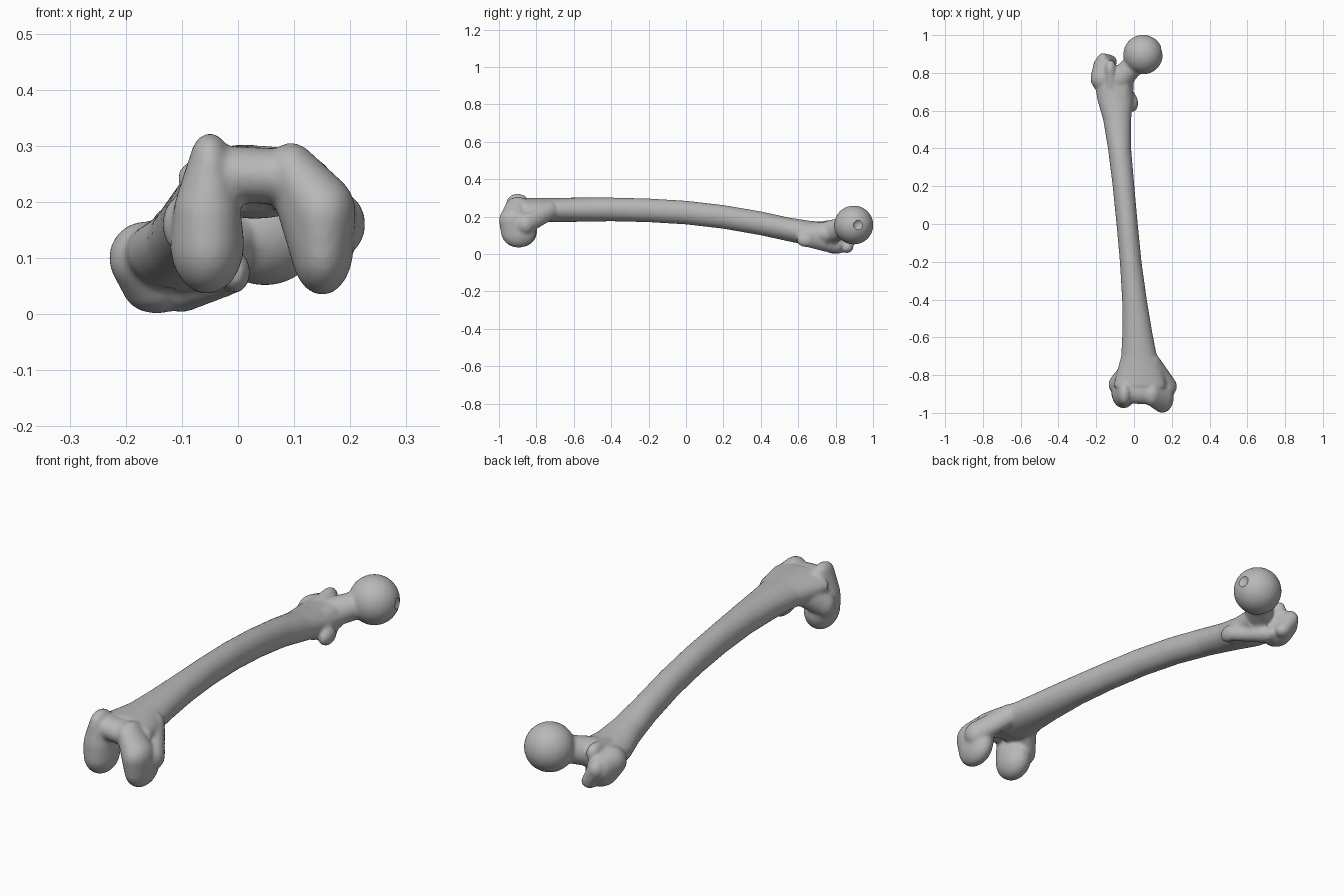
import bpy, bmesh
from mathutils import Matrix, Vector

old = bpy.data.objects.get("Cube")
if old:
    bpy.data.objects.remove(old, do_unlink=True)

bone_mat = bpy.data.materials.new("bone grey")
bone_mat.use_nodes = True
GREY = (0.48, 0.48, 0.48, 1)
bone_mat.diffuse_color = GREY
bone_mat.node_tree.nodes["Principled BSDF"].inputs["Base Color"].default_value = GREY


def add_ellipsoid(bm, x, y, z, rx, ry, rz):
    m = Matrix.Translation((x, y, z)) @ Matrix.Diagonal((rx, ry, rz, 1))
    bmesh.ops.create_uvsphere(bm, u_segments=28, v_segments=18, radius=1, matrix=m)


def make_object(name, bm):
    mesh = bpy.data.meshes.new(name)
    bm.to_mesh(mesh)
    bm.free()
    mesh.materials.append(bone_mat)
    obj = bpy.data.objects.new(name, mesh)
    bpy.context.collection.objects.link(obj)
    return obj


def hull(name, *blobs):
    """Convex skin around ellipsoids given as x, y, z, rx, ry, rz."""
    bm = bmesh.new()
    for b in blobs:
        add_ellipsoid(bm, *b)
    if len(blobs) > 1:
        points = [v.co.copy() for v in bm.verts]
        bm.clear()
        for p in points:
            bm.verts.new(p)
        res = bmesh.ops.convex_hull(bm, input=bm.verts[:])
        spare = {g for g in res["geom_interior"] if isinstance(g, bmesh.types.BMVert)}
        bmesh.ops.delete(bm, geom=list(spare), context="VERTS")
        bmesh.ops.recalc_face_normals(bm, faces=bm.faces[:])
    return make_object(name, bm)


def shaft_loft(name, stations, sides=28):
    """Bowed tube through stations of y, left x, right x, low z, high z."""
    bm = bmesh.new()
    rings = []
    for y, x0, x1, z0, z1 in stations:
        m = (Matrix.Translation(((x0 + x1) / 2, y, (z0 + z1) / 2))
             @ Matrix.Diagonal(((x1 - x0) / 2, 1, (z1 - z0) / 2, 1))
             @ Matrix.Rotation(1.5708, 4, "X"))
        rings.append(bmesh.ops.create_circle(bm, segments=sides, radius=1, matrix=m)["verts"])
    for a, b in zip(rings, rings[1:]):
        for i in range(sides):
            j = (i + 1) % sides
            bm.faces.new((a[i], a[j], b[j], b[i]))
    bm.faces.new(rings[0])
    bm.faces.new(rings[-1])
    bmesh.ops.recalc_face_normals(bm, faces=bm.faces[:])
    return make_object(name, bm)


parts = []

# Bowed shaft, flaring at both ends
parts.append(shaft_loft("shaft", [
    (-0.86, -0.11, 0.17, 0.185, 0.30),
    (-0.78, -0.09, 0.155, 0.17, 0.30),
    (-0.70, -0.068, 0.122, 0.17, 0.30),
    (-0.58, -0.062, 0.098, 0.172, 0.302),
    (-0.40, -0.063, 0.068, 0.175, 0.302),
    (-0.20, -0.075, 0.04, 0.17, 0.297),
    (0.00, -0.093, 0.02, 0.158, 0.285),
    (0.20, -0.113, 0.002, 0.135, 0.262),
    (0.40, -0.138, -0.015, 0.10, 0.228),
    (0.55, -0.163, -0.015, 0.067, 0.195),
    (0.66, -0.195, -0.005, 0.045, 0.178),
    (0.76, -0.21, 0.0, 0.04, 0.17),
]))

# Knee end: two condyles, the groove between them and the side bumps
parts.append(hull("right_condyle",
                  (-0.055, -0.885, 0.125, 0.066, 0.09, 0.089),
                  (-0.055, -0.905, 0.18, 0.06, 0.07, 0.07),
                  (-0.05, -0.90, 0.275, 0.035, 0.06, 0.047)))
parts.append(hull("left_condyle",
                  (0.15, -0.895, 0.12, 0.056, 0.095, 0.086),
                  (0.15, -0.92, 0.18, 0.06, 0.08, 0.07),
                  (0.095, -0.90, 0.255, 0.045, 0.065, 0.05)))
parts.append(hull("knee_groove",
                  (-0.03, -0.89, 0.25, 0.05, 0.06, 0.05),
                  (0.08, -0.89, 0.245, 0.05, 0.065, 0.05)))
parts.append(hull("right_side_bump",
                  (-0.10, -0.85, 0.16, 0.035, 0.045, 0.05),
                  (-0.03, -0.76, 0.23, 0.04, 0.04, 0.05)))
parts.append(hull("left_side_bump",
                  (0.185, -0.86, 0.16, 0.042, 0.05, 0.055),
                  (0.10, -0.73, 0.23, 0.04, 0.04, 0.05)))

# Hip end: ball, neck, large and small bumps, and the crest joining them
parts.append(hull("ball_head", (0.048, 0.897, 0.155, 0.105, 0.105, 0.104)))
parts.append(hull("neck",
                  (0.02, 0.865, 0.145, 0.05, 0.055, 0.056),
                  (-0.07, 0.77, 0.118, 0.065, 0.065, 0.062)))
parts.append(hull("neck_root",
                  (-0.06, 0.78, 0.115, 0.05, 0.06, 0.058),
                  (-0.06, 0.62, 0.11, 0.05, 0.05, 0.055)))
parts.append(hull("large_bump",
                  (-0.165, 0.77, 0.10, 0.065, 0.07, 0.065),
                  (-0.16, 0.84, 0.09, 0.055, 0.05, 0.06),
                  (-0.145, 0.80, 0.045, 0.06, 0.07, 0.044)))
parts.append(hull("large_bump_tip",
                  (-0.165, 0.86, 0.10, 0.035, 0.045, 0.045),
                  (-0.125, 0.86, 0.035, 0.035, 0.035, 0.03)))
parts.append(hull("large_bump_ridge",
                  (-0.125, 0.82, 0.15, 0.03, 0.05, 0.04),
                  (-0.12, 0.70, 0.13, 0.04, 0.03, 0.04)))
parts.append(hull("crest",
                  (-0.10, 0.79, 0.035, 0.035, 0.045, 0.032),
                  (-0.01, 0.66, 0.07, 0.022, 0.04, 0.035)))
parts.append(hull("small_bump", (-0.006, 0.64, 0.075, 0.028, 0.048, 0.038)))

# Merge the parts into one continuous bone
bpy.ops.object.select_all(action="DESELECT")
for p in parts:
    p.select_set(True)
bone = parts[0]
bpy.context.view_layer.objects.active = bone
bpy.ops.object.join()
bone.name = "thigh_bone"
remesh = bone.modifiers.new("merge", "REMESH")
remesh.mode = "VOXEL"
remesh.voxel_size = 0.008
remesh.use_smooth_shade = True
soften = bone.modifiers.new("soften", "SMOOTH")
soften.factor = 0.5
soften.iterations = 6

# Shallow pit in the ball
pit = hull("pit_cutter", (0.156, 0.925, 0.155, 0.02, 0.03, 0.03))
pit.hide_render = True
cut = bone.modifiers.new("pit", "BOOLEAN")
cut.operation = "DIFFERENCE"
cut.object = pit

bpy.ops.object.select_all(action="DESELECT")
bone.select_set(True)
bpy.context.view_layer.objects.active = bone
bpy.ops.object.convert(target="MESH")
bpy.data.objects.remove(pit, do_unlink=True)
bone.data.materials.clear()
bone.data.materials.append(bone_mat)
bpy.ops.object.shade_smooth_by_angle(angle=0.7)
